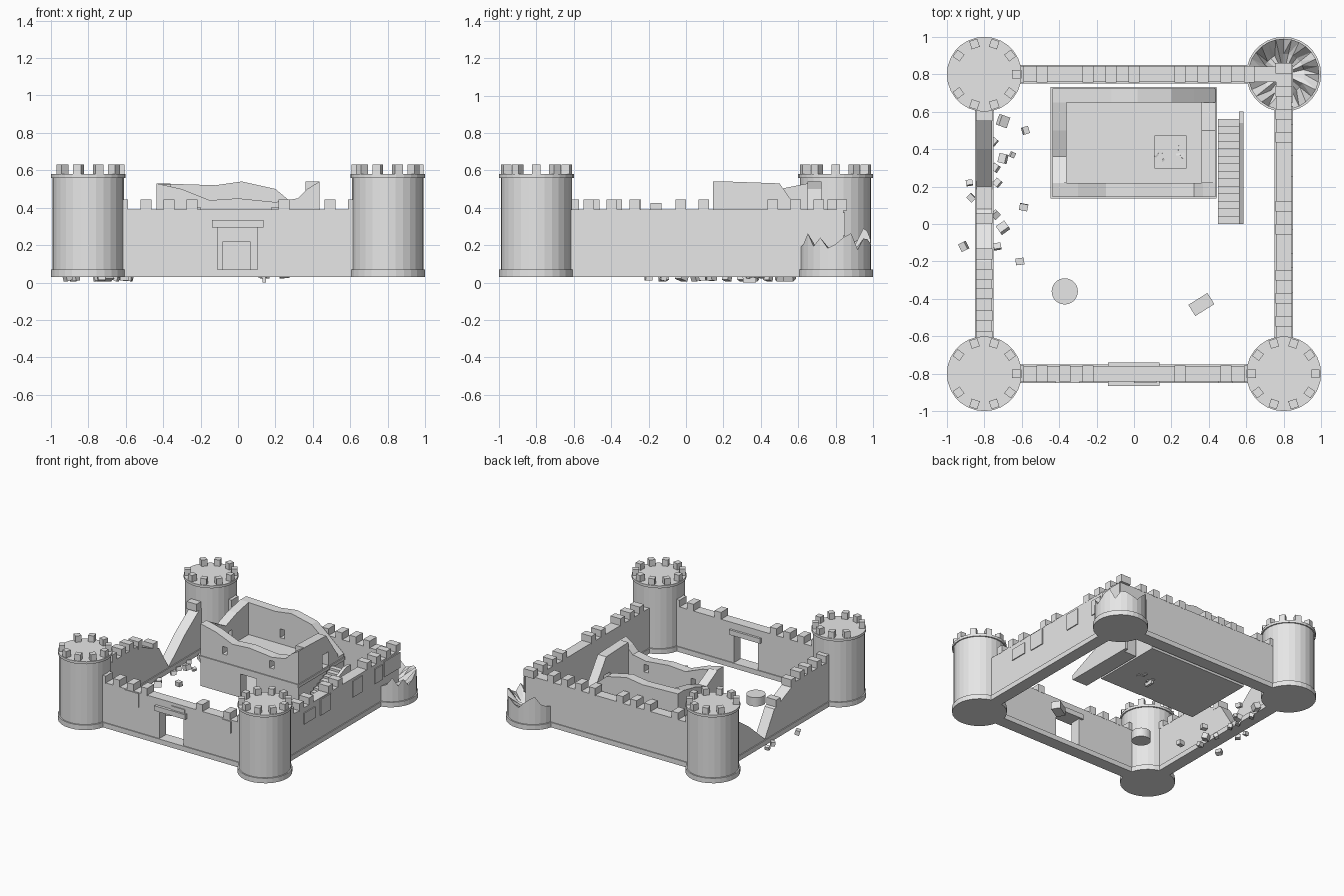
import bpy, bmesh, math, random
from mathutils import Matrix, Vector

random.seed(4)
cube = bpy.data.objects.get("Cube")
if cube:
    bpy.data.objects.remove(cube, do_unlink=True)

stone = bpy.data.materials.new("pale_stone")
stone.use_nodes = True
stone.diffuse_color = (0.8, 0.8, 0.8, 1)
stone.node_tree.nodes["Principled BSDF"].inputs["Base Color"].default_value = (0.8, 0.8, 0.8, 1)

GROUND, PLINTH, WALL_TOP, SIDE = 0.03, 0.07, 0.39, 0.8


def finish(name, bm):
    bmesh.ops.recalc_face_normals(bm, faces=bm.faces)
    mesh = bpy.data.meshes.new(name)
    bm.to_mesh(mesh)
    bm.free()
    mesh.materials.append(stone)
    ob = bpy.data.objects.new(name, mesh)
    bpy.context.collection.objects.link(ob)
    return ob


def add_box(bm, center, size, turn=None):
    m = Matrix.Translation(center) @ (turn or Matrix()) @ Matrix.Diagonal((*size, 1))
    bmesh.ops.create_cube(bm, size=1, matrix=m)


def box(name, lo, hi):
    lo, hi = Vector(lo), Vector(hi)
    bm = bmesh.new()
    add_box(bm, (lo + hi) / 2, hi - lo)
    return finish(name, bm)


def drum(bm, x, y, r, z0, z1, sides=28):
    bmesh.ops.create_cone(bm, cap_ends=True, segments=sides, radius1=r, radius2=r, depth=z1 - z0,
                          matrix=Matrix.Translation((x, y, (z0 + z1) / 2)))


def panel(name, outline, along, at, thick):
    """Upright slab: outline of (distance, height), running along x or y."""
    bm = bmesh.new()
    place = (lambda u, z: (u, at - thick / 2, z)) if along == "x" else (lambda u, z: (at - thick / 2, u, z))
    face = bm.faces.new([bm.verts.new(place(u, z)) for u, z in outline])
    new = bmesh.ops.extrude_face_region(bm, geom=[face])["geom"]
    push = Vector((0, thick, 0)) if along == "x" else Vector((thick, 0, 0))
    bmesh.ops.translate(bm, vec=push, verts=[v for v in new if isinstance(v, bmesh.types.BMVert)])
    return finish(name, bm)


def cut(ob, lo, hi):
    tool = box("cutter", lo, hi)
    tool.hide_render = True
    mod = ob.modifiers.new("opening", "BOOLEAN")
    mod.operation, mod.solver, mod.object = "DIFFERENCE", "EXACT", tool
    bpy.context.view_layer.objects.active = ob
    bpy.ops.object.modifier_apply(modifier=mod.name)
    bpy.data.objects.remove(tool, do_unlink=True)


def merlons(name, along, at, spots):
    bm = bmesh.new()
    for u, z in spots:
        p = (u, at, z + 0.025) if along == "x" else (at, u, z + 0.025)
        s = (0.057, 0.088, 0.06) if along == "x" else (0.088, 0.057, 0.06)
        add_box(bm, p, s)
    return finish(name, bm)


# Whole corner towers
for name, x, y in (("front_right", -SIDE, -SIDE), ("front_left", SIDE, -SIDE), ("back_right", -SIDE, SIDE)):
    bm = bmesh.new()
    drum(bm, x, y, 0.2, GROUND, PLINTH)
    drum(bm, x, y, 0.19, PLINTH, 0.56)
    drum(bm, x, y, 0.2, 0.56, 0.58)
    for k in range(10):
        if k == 5 and x < 0:
            continue
        a = k * math.tau / 10
        add_box(bm, (x + 0.17 * math.cos(a), y + 0.17 * math.sin(a), 0.603), (0.045, 0.045, 0.056),
                Matrix.Rotation(a, 4, "Z"))
    finish(name + "_tower", bm)

# Broken tower: jagged rim falling inward
bm = bmesh.new()
drum(bm, SIDE, SIDE, 0.2, GROUND, PLINTH)
N = 28
rings = []
for r, low, high in ((0.19, PLINTH, PLINTH), (0.19, 0.17, 0.24), (0.11, 0.11, 0.19)):
    ring = []
    for k in range(N):
        a = k * math.tau / N
        z = random.uniform(low, high)
        if r > 0.15 and low > 0.1 and k in (1, 2, 9, 10, 24):
            z += 0.06
        ring.append(bm.verts.new((SIDE + r * math.cos(a), SIDE + r * math.sin(a), z)))
    rings.append(ring)
for a, b in zip(rings, rings[1:]):
    for k in range(N):
        n = (k + 1) % N
        bm.faces.new((a[k], a[n], b[n]))
        bm.faces.new((a[k], b[n], b[k]))
tip = bm.verts.new((SIDE, SIDE, 0.12))
for k in range(N):
    bm.faces.new((rings[2][k], rings[2][(k + 1) % N], tip))
finish("broken_tower", bm)

# Curtain walls
panel("front_wall", [(-0.65, PLINTH), (-0.11, PLINTH), (-0.11, 0.3), (0.105, 0.3), (0.105, PLINTH),
                     (0.65, PLINTH), (0.65, WALL_TOP), (-0.65, WALL_TOP)], "x", -SIDE, 0.085)
panel("back_wall", [(-0.65, PLINTH), (0.84, PLINTH), (0.84, WALL_TOP), (-0.65, WALL_TOP)], "x", SIDE, 0.085)
panel("left_wall", [(-0.65, PLINTH), (0.84, PLINTH), (0.84, WALL_TOP), (-0.65, WALL_TOP)], "y", SIDE, 0.085)
panel("breached_wall", [(-0.65, 0.05), (0.65, 0.05), (0.65, WALL_TOP), (0.6, WALL_TOP), (0.4, 0.25),
                        (0.2, 0.075), (0.08, 0.27), (0, 0.3), (-0.2, WALL_TOP), (-0.65, WALL_TOP)],
      "y", -SIDE, 0.085)
for name, s in (("front", -1), ("back", 1)):
    box(name + "_plinth", (-0.65, s * SIDE - 0.05, GROUND), (0.65, s * SIDE + 0.05, PLINTH))
for name, s in (("right", -1), ("left", 1)):
    box(name + "_plinth", (s * SIDE - 0.05, -0.65, GROUND), (s * SIDE + 0.05, 0.65, PLINTH))

# Battlements
step = 0.123
merlons("front_merlons", "x", -SIDE, [(k * step, WALL_TOP) for k in (-5, -4, -3, -2, 2, 4, 5)])
merlons("back_merlons", "x", SIDE, [(k * step, WALL_TOP) for k in (-5, -4, -2, -1, 0, 2, 3, 4, 5)])
merlons("left_merlons", "y", SIDE, [(-0.52 + k * step, WALL_TOP) for k in (0, 1, 2, 4, 5, 8, 9, 10, 11)])
merlons("right_merlons", "y", -SIDE, [(-0.6, WALL_TOP), (-0.49, WALL_TOP), (-0.37, WALL_TOP),
                                      (-0.27, WALL_TOP), (-0.16, 0.37), (0.03, 0.28), (0.58, WALL_TOP)])

# Gate lintel and raised stone patches on the walls
box("gate_lintel", (-0.14, -0.865, 0.295), (0.135, -0.74, 0.335))
for x0, x1, z0, z1 in ((-0.42, -0.29, 0.275, 0.385), (0, 0.12, 0.335, 0.365), (0.45, 0.53, 0.285, 0.38)):
    box("front_patch", (x0, -0.85, z0), (x1, -0.842, z1))
for y0, y1, z0, z1 in ((-0.37, -0.23, 0.26, 0.35), (-0.16, -0.03, 0.25, 0.38), (0.25, 0.37, 0.24, 0.37),
                       (0.53, 0.63, 0.24, 0.36), (0.65, 0.85, 0.25, 0.375)):
    box("left_patch", (0.842, y0, z0), (0.85, y1, z1))

# Ruined keep with broken wall tops
T = 0.075
front = panel("keep_front", [(-0.435, GROUND), (0.435, GROUND), (0.435, 0.54), (0.37, 0.5), (0.32, 0.45),
                             (0.2, 0.43), (0, 0.45), (-0.15, 0.44), (-0.3, 0.5), (-0.435, 0.53)],
              "x", 0.145 + T / 2, T)
back = panel("keep_back", [(-0.435, GROUND), (0.435, GROUND), (0.435, 0.3), (0.32, 0.4), (0.2, 0.5),
                           (0.02, 0.54), (-0.12, 0.52), (-0.435, 0.53)], "x", 0.725 - T / 2, T)
right = panel("keep_right", [(0.22, GROUND), (0.65, GROUND), (0.65, 0.53), (0.5, 0.5), (0.36, 0.45), (0.22, 0.525)],
              "y", -0.435 + T / 2, T)
left = panel("keep_left", [(0.22, GROUND), (0.65, GROUND), (0.65, 0.32), (0.57, 0.43), (0.5, 0.53), (0.22, 0.54)],
             "y", 0.435 - T / 2, T)
cut(front, (-0.08, 0.1, 0), (0.065, 0.25, 0.22))
for x in (-0.22, 0.2):
    cut(front, (x - 0.02, 0.1, 0.34), (x + 0.02, 0.25, 0.4))
cut(back, (-0.08, 0.6, 0.32), (-0.04, 0.8, 0.39))
cut(left, (0.3, 0.45, 0.28), (0.5, 0.53, 0.39))
cut(right, (-0.5, 0.4, 0.33), (-0.3, 0.44, 0.39))
box("keep_ground_floor", (-0.43, 0.15, GROUND), (0.43, 0.72, 0.045))
upper = box("keep_upper_floor", (-0.37, 0.21, 0.25), (0.37, 0.66, 0.27))
cut(upper, (0.11, 0.3, 0.2), (0.28, 0.47, 0.3))
for lo, hi in (((-0.445, 0.137), (0.44, 0.145)), ((-0.445, 0.725), (0.44, 0.733)),
               ((-0.445, 0.145), (-0.435, 0.725)), ((0.435, 0.145), (0.443, 0.725))):
    box("keep_ledge", (*lo, 0.25), (*hi, 0.275))

# Outside staircase with parapet
count = 14
bm = bmesh.new()
for k in range(count):
    h = 0.24 * (k + 1) / count
    add_box(bm, (0.505, 0.02 + k * 0.04, GROUND + h / 2), (0.11, 0.04, h))
finish("stair_steps", bm)
panel("stair_parapet", [(0, GROUND), (0.6, GROUND), (0.6, 0.3), (0.54, 0.3), (0, 0.07)], "y", 0.572, 0.024)

# Courtyard well and crate
bm = bmesh.new()
drum(bm, -0.37, -0.36, 0.07, GROUND, 0.1)
finish("well", bm)
bm = bmesh.new()
add_box(bm, (0.36, -0.43, 0.06), (0.12, 0.07, 0.06), Matrix.Rotation(math.radians(32), 4, "Z"))
finish("crate", bm)

# Fallen stones by the breach and under the floor hatch
def tumble(bm, x, y, z, s):
    turn = Matrix.Rotation(random.uniform(0, 3), 4, "Z") @ Matrix.Rotation(random.uniform(-0.4, 0.4), 4, "X")
    add_box(bm, (x, y, z), (s, s * 0.8, s * 0.8), turn)


bm = bmesh.new()
for x, y, s in ((-0.7, 0.55, 0.06), (-0.58, 0.5, 0.04), (-0.75, 0.44, 0.04), (-0.7, 0.35, 0.05),
                (-0.65, 0.37, 0.03), (-0.74, 0.3, 0.04), (-0.88, 0.22, 0.035), (-0.87, 0.14, 0.04),
                (-0.73, 0.22, 0.04), (-0.59, 0.09, 0.045), (-0.7, -0.02, 0.055), (-0.73, -0.12, 0.04),
                (-0.91, -0.12, 0.045), (-0.61, -0.2, 0.045), (-0.74, 0.05, 0.04)):
    tumble(bm, x, y, 0.006 + s / 2, s)
finish("breach_rubble", bm)
bm = bmesh.new()
for k in range(8):
    tumble(bm, random.uniform(0.12, 0.26), random.uniform(0.31, 0.44), 0.035, 0.026)
add_box(bm, (0.14, 0.34, 0.025), (0.02, 0.07, 0.05))
finish("hatch_rubble", bm)
